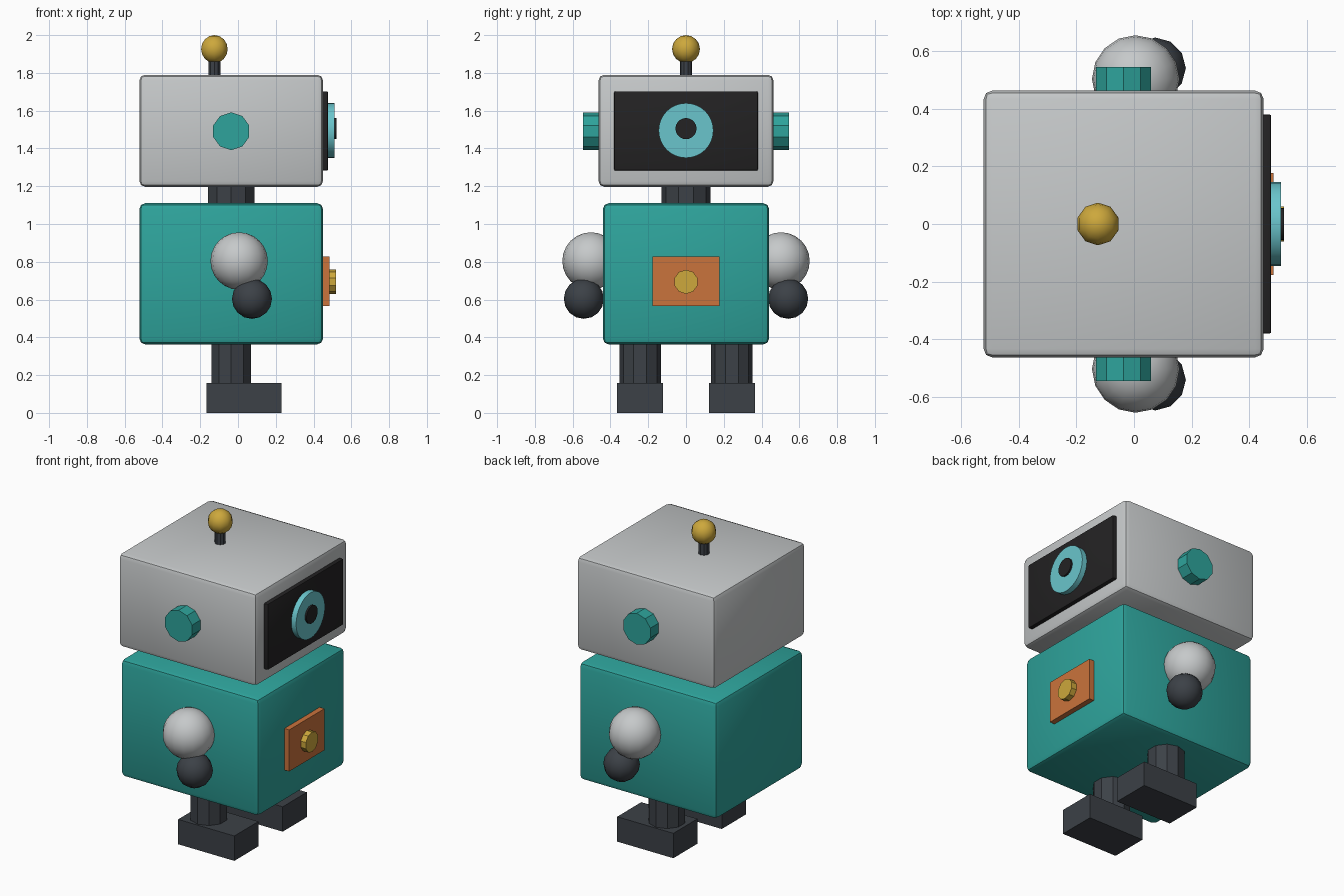
import bpy
import math

old = bpy.data.objects.get("Cube")
if old:
    bpy.data.objects.remove(old, do_unlink=True)


def linear(v):
    v /= 255
    return v / 12.92 if v <= 0.04045 else ((v + 0.055) / 1.055) ** 2.4


def material(name, *rgb):
    mat = bpy.data.materials.new(name)
    colour = [linear(v) for v in rgb] + [1.0]
    mat.use_nodes = True
    mat.diffuse_color = colour
    mat.node_tree.nodes["Principled BSDF"].inputs["Base Color"].default_value = colour
    return mat


TEAL = material("teal", 46, 164, 156)
GREY = material("light grey", 198, 201, 202)
DARK = material("dark slate", 60, 65, 71)
BLACK = material("screen black", 35, 34, 35)
CYAN = material("eye cyan", 106, 197, 204)
ORANGE = material("panel orange", 202, 115, 60)
GOLD = material("gold", 205, 168, 60)


def finish(name, mat, smooth=0):
    obj = bpy.context.object
    obj.name = name
    obj.data.materials.append(mat)
    if smooth:
        bpy.ops.object.shade_smooth_by_angle(angle=math.radians(smooth))
    return obj


def box(name, mat, xs, ys, zs, bevel=0):
    """Box given by its extents on each axis, with optional rounded edges."""
    spans = (xs, ys, zs)
    bpy.ops.mesh.primitive_cube_add(size=1, location=[(a + b) / 2 for a, b in spans])
    obj = bpy.context.object
    obj.scale = [b - a for a, b in spans]
    bpy.ops.object.transform_apply(location=False, rotation=False, scale=True)
    if bevel:
        mod = obj.modifiers.new("rounded edges", 'BEVEL')
        mod.width, mod.segments = bevel, 2
        bpy.ops.object.modifier_apply(modifier=mod.name)
    return finish(name, mat, 30 if bevel else 0)


def cylinder(name, mat, radius, start, end, centre, axis='Z', sides=10):
    """Cylinder from start to end along an axis; centre holds the other two coordinates."""
    mid = (start + end) / 2
    a, b = centre
    loc, rot = {
        'X': ((mid, a, b), (math.pi / 2, 0, math.pi / 2)),
        'Y': ((a, mid, b), (math.pi / 2, 0, 0)),
        'Z': ((a, b, mid), (0, 0, 0)),
    }[axis]
    bpy.ops.mesh.primitive_cylinder_add(vertices=sides, radius=radius, depth=abs(end - start),
                                        location=loc, rotation=rot)
    return finish(name, mat, 30 if sides > 12 else 0)


def ball(name, mat, radius, loc, segments, rings):
    bpy.ops.mesh.primitive_uv_sphere_add(segments=segments, ring_count=rings,
                                         radius=radius, location=loc)
    return finish(name, mat, 60)


MID = -0.036  # centre line of head and body

# Head, neck and body
box("body", TEAL, (-0.522, 0.45), (-0.44, 0.44), (0.363, 1.11), 0.03)
cylinder("neck", DARK, 0.13, 1.08, 1.22, (MID, 0))
box("head", GREY, (-0.522, 0.45), (-0.463, 0.463), (1.197, 1.79), 0.03)

# Face screen and eye
box("face_screen", BLACK, (0.43, 0.476), (-0.38, 0.38), (1.283, 1.702), 0.006)
cylinder("eye", CYAN, 0.145, 0.46, 0.51, (0, 1.495), 'X', 32)
cylinder("pupil", BLACK, 0.056, 0.5, 0.521, (0, 1.505), 'X', 20)

# Chest panel and button
box("chest_panel", ORANGE, (0.43, 0.484), (-0.177, 0.177), (0.565, 0.829))
cylinder("chest_button", GOLD, 0.064, 0.47, 0.52, (0, 0.694), 'X')

# Antenna
cylinder("antenna_stem", DARK, 0.033, 1.77, 1.9, (-0.125, 0))
ball("antenna_tip", GOLD, 0.074, (-0.125, 0, 1.926), 10, 8)

# Paired parts on both sides
for side, s in (("left", 1), ("right", -1)):
    cylinder(side + "_ear", TEAL, 0.1, s * 0.43, s * 0.545, (MID, 1.491), 'Y')
    ball(side + "_shoulder", GREY, 0.152, (0.006, s * 0.503, 0.804), 16, 12)
    ball(side + "_hand", DARK, 0.106, (0.074, s * 0.541, 0.604), 12, 8)
    cylinder(side + "_leg", DARK, 0.11, 0.14, 0.39, (MID, s * 0.243))
    box(side + "_foot", DARK, (-0.166, 0.229), sorted((s * 0.122, s * 0.364)), (0, 0.158))
